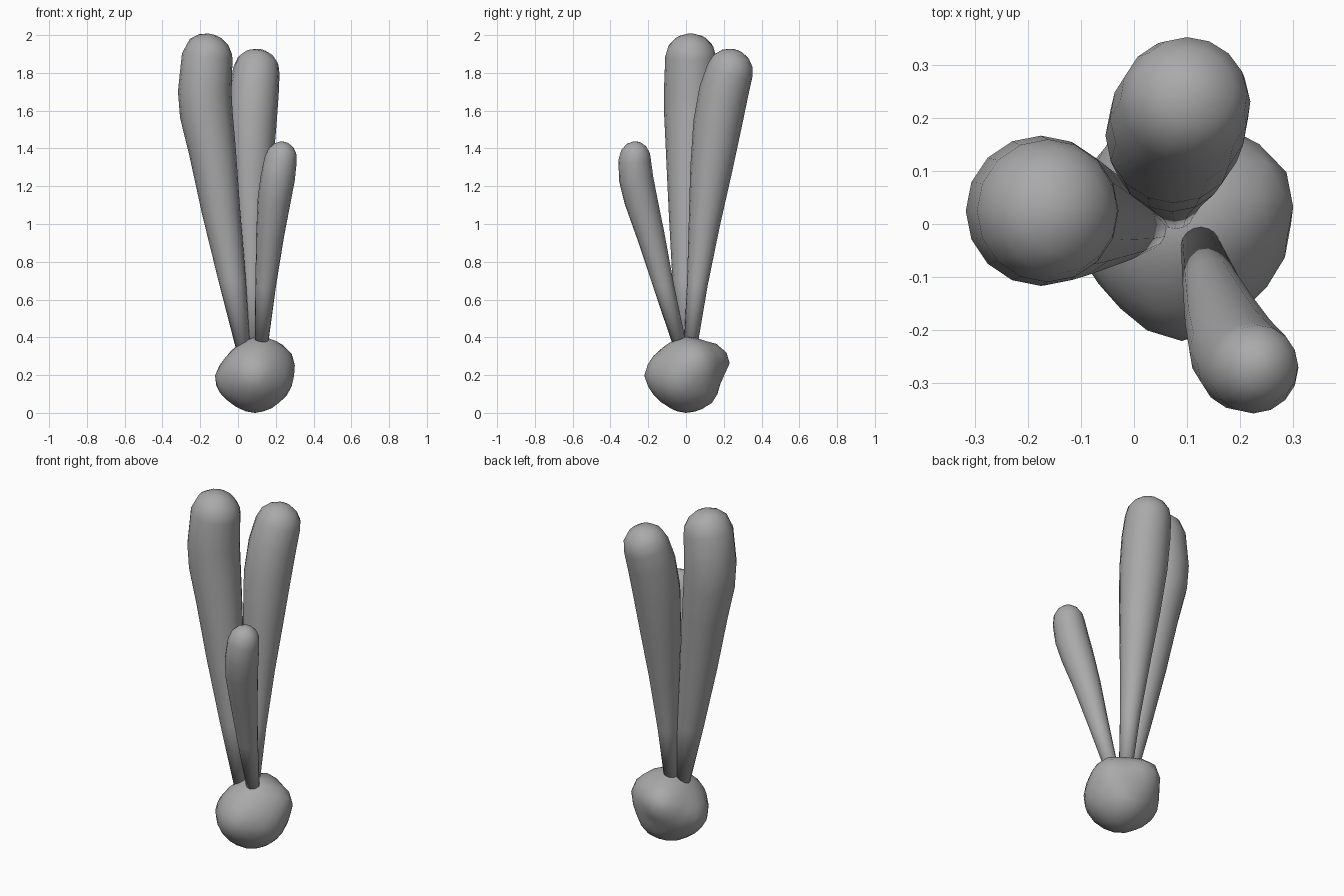
import bpy, bmesh, math
from mathutils import Vector

if "Cube" in bpy.data.objects:
    bpy.data.objects.remove(bpy.data.objects["Cube"])

grey = bpy.data.materials.new("plain grey")
grey.use_nodes = True
colour = (0.4, 0.4, 0.4, 1)
grey.diffuse_color = colour
grey.node_tree.nodes["Principled BSDF"].inputs["Base Color"].default_value = colour

SIDES = 16


def finish(name, bm):
    bmesh.ops.recalc_face_normals(bm, faces=bm.faces)
    for face in bm.faces:
        face.smooth = True
    mesh = bpy.data.meshes.new(name)
    bm.to_mesh(mesh)
    bm.free()
    mesh.materials.append(grey)
    obj = bpy.data.objects.new(name, mesh)
    bpy.context.collection.objects.link(obj)
    return obj


def stalk(name, path, tip):
    """Tapered tube along (x, y, z, radius) stations, closed by a dome reaching to tip."""
    stations = [(Vector(p[:3]), p[3]) for p in path]
    end, radius = stations[-1]
    rise = Vector(tip) - end
    for degrees in (28, 52, 74):
        a = math.radians(degrees)
        stations.append((end + rise * math.sin(a), radius * math.cos(a)))
    bm = bmesh.new()
    rings = []
    for i, (centre, r) in enumerate(stations):
        before = stations[max(i - 1, 0)][0]
        after = stations[min(i + 1, len(stations) - 1)][0]
        along = (after - before).normalized()
        side = Vector((0, 1, 0)).cross(along).normalized()
        other = along.cross(side)
        ring = []
        for k in range(SIDES):
            t = math.tau * k / SIDES
            ring.append(bm.verts.new(centre + r * (side * math.cos(t) + other * math.sin(t))))
        rings.append(ring)
    for low, high in zip(rings, rings[1:]):
        for k in range(SIDES):
            n = (k + 1) % SIDES
            bm.faces.new((low[k], low[n], high[n], high[k]))
    bm.faces.new(rings[0][::-1])
    apex = bm.verts.new(tip)
    for k in range(SIDES):
        bm.faces.new((rings[-1][k], rings[-1][(k + 1) % SIDES], apex))
    return finish(name, bm)


# Three club-shaped stalks
stalk("tall_stalk", [
    (0.03, -0.01, 0.32, 0.035), (-0.03, 0.0, 0.70, 0.072), (-0.09, 0.01, 1.07, 0.102),
    (-0.136, 0.018, 1.39, 0.125), (-0.168, 0.024, 1.58, 0.14), (-0.176, 0.025, 1.7, 0.142),
    (-0.163, 0.025, 1.885, 0.135)], (-0.12, 0.025, 2.0))
stalk("back_stalk", [
    (0.08, 0.022, 0.33, 0.034), (0.077, 0.06, 0.68, 0.055), (0.073, 0.097, 1.0, 0.083),
    (0.072, 0.133, 1.285, 0.111), (0.075, 0.167, 1.53, 0.129), (0.085, 0.2, 1.7, 0.131),
    (0.097, 0.232, 1.81, 0.124)], (0.118, 0.268, 1.92))
stalk("short_stalk", [
    (0.122, -0.028, 0.34, 0.034), (0.147, -0.12, 0.68, 0.055), (0.17, -0.187, 0.94, 0.074),
    (0.192, -0.24, 1.13, 0.088), (0.21, -0.264, 1.24, 0.091), (0.226, -0.272, 1.34, 0.086)],
    (0.247, -0.26, 1.435))

# Lumpy rock: a ball with bumps (+) and hollows (-) along given directions
BUMPS = [
    ((-1, 0.1, -0.1), 0.03), ((0.2, 0.09, 0.1), 0.05), ((0.2, -0.05, -0.04), 0.02),
    ((0, -1, 0.03), 0.033), ((-0.04, 0.22, 0.1), 0.075), ((0.05, 0.19, -0.1), 0.03),
    ((0.02, 0.2, -0.03), -0.04), ((0.06, 0.0, 0.2), 0.02), ((0, -0.02, -1), 0.008),
    ((0.2, 0.03, 0.01), -0.012), ((-0.17, 0.0, 0.1), -0.012),
]
bm = bmesh.new()
bmesh.ops.create_icosphere(bm, subdivisions=3, radius=1)
for v in bm.verts:
    d = v.co.normalized()
    r = 0.188
    for direction, amount in BUMPS:
        r += amount * math.exp(-7 * (1 - d.dot(Vector(direction).normalized())))
    v.co = Vector((0.09, 0, 0.2)) + d * r
lowest = min(v.co.z for v in bm.verts)
for v in bm.verts:
    v.co.z -= lowest
finish("rock_base", bm)
